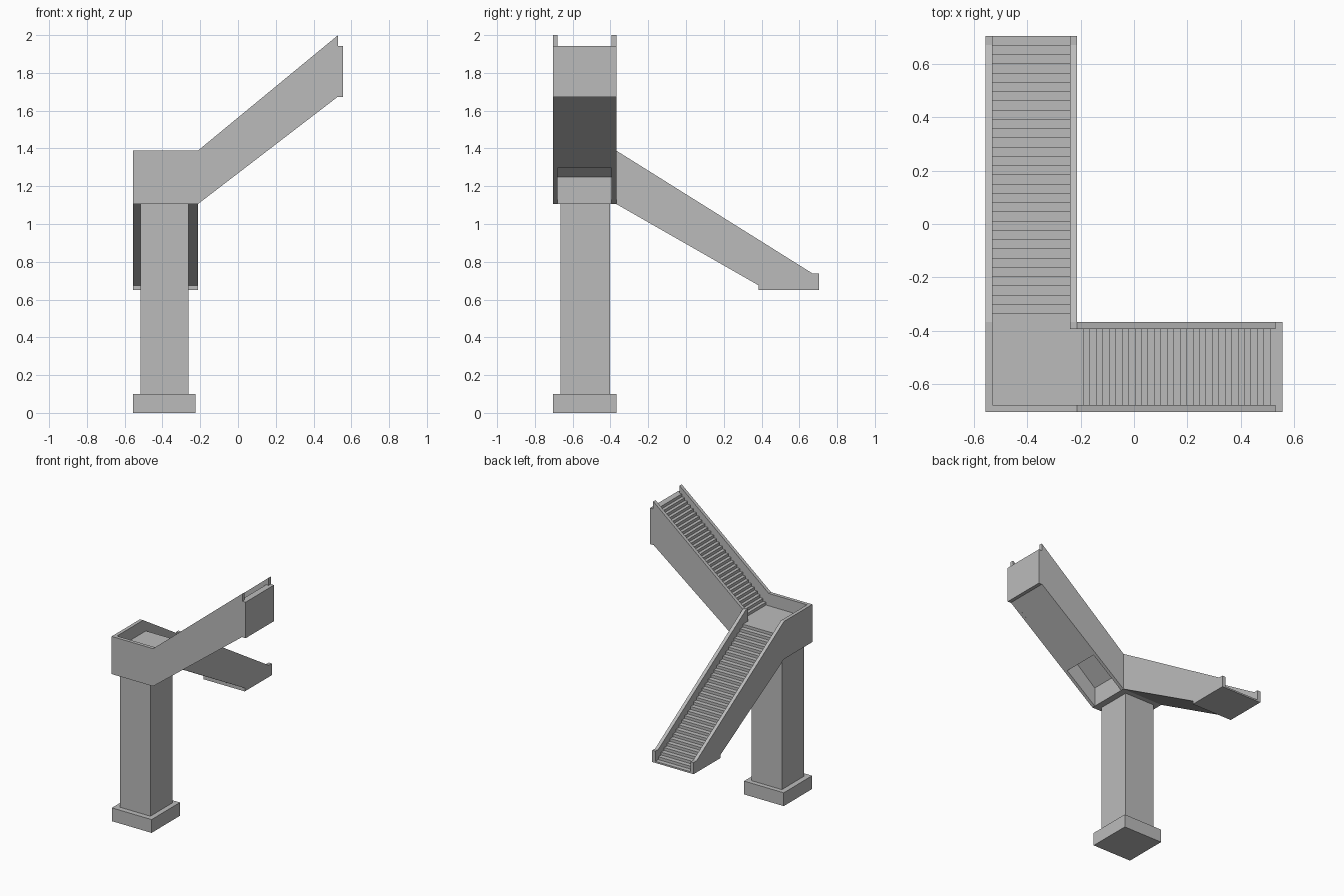
import bpy, bmesh
from mathutils import Vector

if "Cube" in bpy.data.objects:
    bpy.data.objects.remove(bpy.data.objects["Cube"])

concrete = bpy.data.materials.new("concrete grey")
concrete.diffuse_color = (0.5, 0.5, 0.5, 1)
concrete.use_nodes = True
concrete.node_tree.nodes["Principled BSDF"].inputs["Base Color"].default_value = concrete.diffuse_color


def extrude(name, profile, axis, lo, hi):
    """Extrude a side profile: (x, z) along y, or (y, z) along x."""
    bm = bmesh.new()
    place = (lambda a, z: (a, lo, z)) if axis == "y" else (lambda a, z: (lo, a, z))
    face = bm.faces.new([bm.verts.new(place(a, z)) for a, z in profile])
    out = bmesh.ops.extrude_face_region(bm, geom=[face])
    shift = Vector((0, hi - lo, 0)) if axis == "y" else Vector((hi - lo, 0, 0))
    bmesh.ops.translate(bm, vec=shift,
                        verts=[g for g in out["geom"] if isinstance(g, bmesh.types.BMVert)])
    bmesh.ops.recalc_face_normals(bm, faces=bm.faces)
    mesh = bpy.data.meshes.new(name)
    bm.to_mesh(mesh)
    bm.free()
    mesh.materials.append(concrete)
    obj = bpy.data.objects.new(name, mesh)
    bpy.context.collection.objects.link(obj)
    return obj


def box(name, x0, x1, y0, y1, z0, z1):
    return extrude(name, [(x0, z0), (x1, z0), (x1, z1), (x0, z1)], "y", y0, y1)


def stairs(first, last, z0, z1, count=30):
    """Zigzag of tread and riser corners."""
    pts = []
    for i in range(count):
        a = first + (last - first) * i / (count - 1)
        pts += [(a, z0 + (z1 - z0) * i / count), (a, z0 + (z1 - z0) * (i + 1) / count)]
    return pts


# Outline of the plan and main heights
L, R, F, B = -0.557, -0.213, -0.705, -0.368   # landing edges
T = 0.026                                     # parapet thickness
BOT, FLOOR, TOP = 1.105, 1.295, 1.388

# Pillar and landing
box("pillar_base", -0.555, -0.225, F, B, 0, 0.1)
box("pillar", -0.515, -0.263, -0.665, -0.403, 0.1, BOT)
box("landing_floor", L + T, R, F + T, B, BOT, FLOOR)

# Upper flight: parapets, stepped slab with open recess at its foot, end plate
rise = [(R, BOT), (0.53, 1.675), (0.53, 2.0), (R, TOP)]
extrude("upper_outer_parapet", [(L, BOT)] + rise + [(L, TOP)], "y", F, F + T)
extrude("upper_inner_parapet", rise, "y", B - T, B)
extrude("upper_steps",
        [(R, FLOOR)] + stairs(-0.19, 0.51, FLOOR, 1.943)
        + [(0.53, 1.943), (0.53, 1.675), (0.037, 1.297), (0.037, 1.46), (R, 1.25)],
        "y", F + T, B - T)
box("upper_end_plate", 0.53, 0.557, F, B, 1.672, 1.943)

# Lower flight: parapets and stepped slab with flat foot
foot = [(0.385, 0.675), (0.385, 0.65), (0.705, 0.65)]
drop = [(B, BOT)] + foot + [(0.705, 0.738), (0.67, 0.738), (B, TOP)]
extrude("lower_outer_parapet", [(F + T, BOT)] + drop + [(F + T, TOP)], "x", L, L + T)
extrude("lower_inner_parapet", drop, "x", R - T, R)
extrude("lower_steps",
        [(B, FLOOR)] + stairs(-0.335, 0.67, FLOOR, 0.662)
        + [(0.705, 0.662)] + foot[::-1] + [(B, BOT)],
        "x", L + T, R - T)

# Corner post joining the two inner parapets
box("corner_post", R - T, R, B - T, B, FLOOR, TOP)
